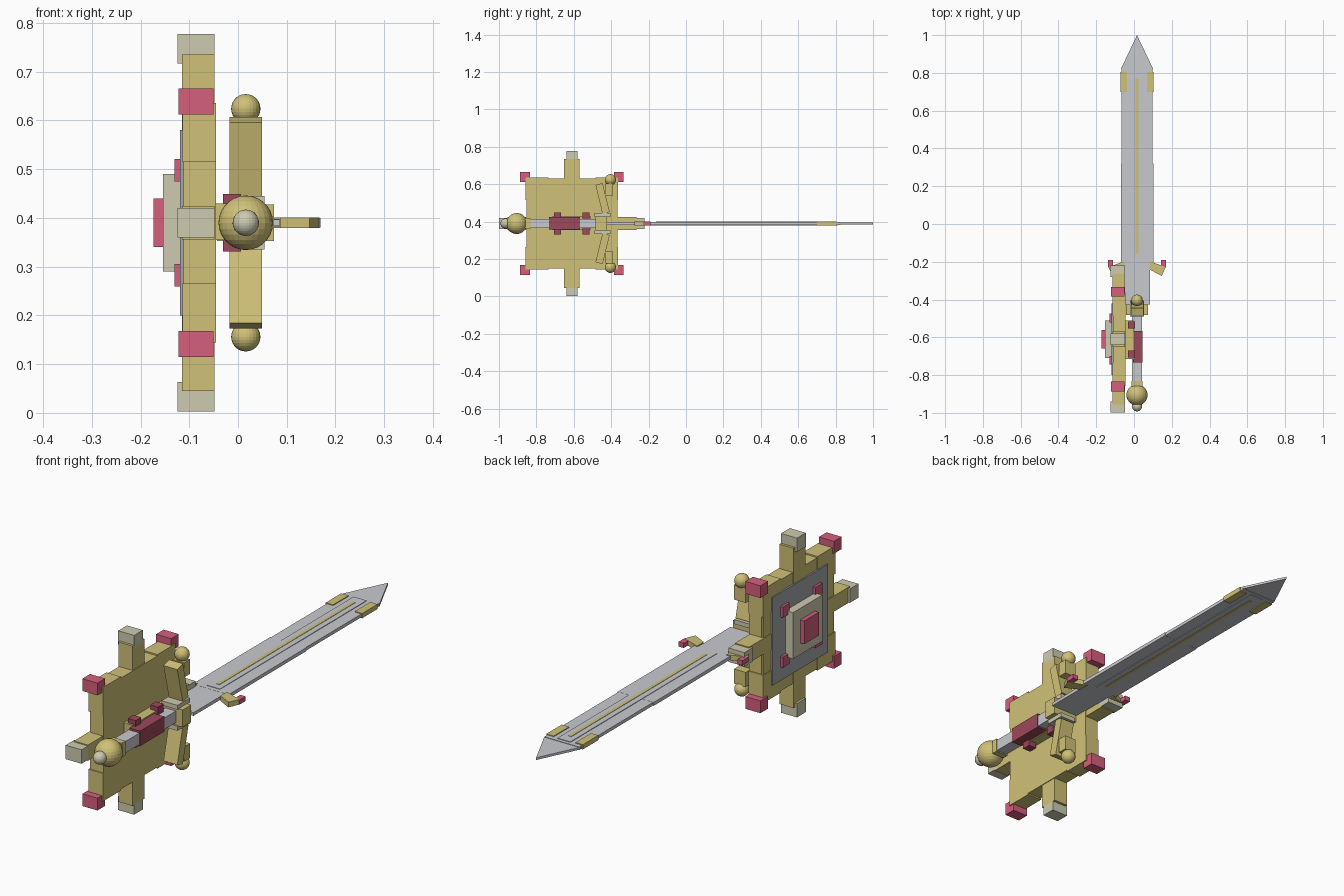
import bpy, bmesh, math
from mathutils import Matrix, Vector

if "Cube" in bpy.data.objects:
    bpy.data.objects.remove(bpy.data.objects["Cube"])


def material(name, rgb):
    m = bpy.data.materials.new(name)
    lin = [((c / 255 + 0.055) / 1.055) ** 2.4 for c in rgb]
    m.diffuse_color = (*lin, 1)
    m.use_nodes = True
    m.node_tree.nodes["Principled BSDF"].inputs["Base Color"].default_value = m.diffuse_color
    return m


GOLD = material("gold", (208, 193, 119))
PALE = material("pale_stone", (206, 203, 176))
STEEL = material("steel", (201, 202, 207))
IRON = material("iron", (166, 167, 172))
PINK = material("pink_gem", (213, 95, 125))
WINE = material("wine_wrap", (158, 72, 92))

CX, CZ = 0.016, 0.39      # sword axis
SY = -0.61                # shield centre along y


def finish(bm, name, mat):
    bmesh.ops.recalc_face_normals(bm, faces=bm.faces)
    me = bpy.data.meshes.new(name)
    bm.to_mesh(me)
    bm.free()
    me.materials.append(mat)
    ob = bpy.data.objects.new(name, me)
    bpy.context.collection.objects.link(ob)
    return ob


def box(name, mat, x, y, z):
    """Box from (min, max) ranges."""
    bm = bmesh.new()
    bmesh.ops.create_cube(bm, size=1)
    for v in bm.verts:
        v.co = Vector([(a + b) / 2 + c * (b - a) for (a, b), c in zip((x, y, z), v.co)])
    return finish(bm, name, mat)


def prism(name, mat, pts, lo, hi, axis="z"):
    """Outline extruded along z (points are x, y) or along x (points are y, z)."""
    bm = bmesh.new()
    place = (lambda p, h: (p[0], p[1], h)) if axis == "z" else (lambda p, h: (h, p[0], p[1]))
    face = bm.faces.new([bm.verts.new(place(p, lo)) for p in pts])
    ext = bmesh.ops.extrude_face_region(bm, geom=[face])
    shift = Vector(place((0, 0), hi - lo))
    bmesh.ops.translate(bm, vec=shift, verts=[g for g in ext["geom"] if isinstance(g, bmesh.types.BMVert)])
    return finish(bm, name, mat)


def ball(name, mat, centre, r):
    bm = bmesh.new()
    bmesh.ops.create_uvsphere(bm, u_segments=24, v_segments=14, radius=r,
                              matrix=Matrix.Translation(centre))
    return finish(bm, name, mat)


def span(c, s, a, b):
    """Range a..b mirrored about c by sign s."""
    return tuple(sorted((c + s * a, c + s * b)))


def mid(c, h):
    return (c - h, c + h)


# Shield body and layered face
box("shield_plate", GOLD, (-0.104, -0.045), mid(SY, 0.243), mid(CZ, 0.24))
box("shield_face", IRON, (-0.119, -0.1), mid(SY, 0.19), mid(CZ, 0.19))
box("shield_boss", PALE, (-0.154, -0.117), mid(SY, 0.1), mid(CZ, 0.1))
box("shield_gem", PINK, (-0.173, -0.152), mid(SY, 0.05), mid(CZ, 0.05))

for s in (-1, 1):
    # Shield arms with pale tips
    box("vertical_arm", GOLD, (-0.115, -0.048), mid(SY, 0.041), span(CZ, s, 0.13, 0.345))
    box("horizontal_arm", GOLD, (-0.115, -0.048), span(SY, s, 0.13, 0.345), mid(CZ, 0.034))
    box("vertical_tip", PALE, (-0.124, -0.048), mid(SY, 0.03), span(CZ, s, 0.327, 0.387))
    box("horizontal_tip", PALE, (-0.124, -0.048), span(SY, s, 0.33, 0.389), mid(CZ, 0.03))
    # Rim bars
    box("vertical_rim", GOLD, (-0.112, -0.046), mid(SY, 0.13), span(CZ, s, 0.19, 0.24))
    box("horizontal_rim", GOLD, (-0.112, -0.046), span(SY, s, 0.19, 0.24), mid(CZ, 0.13))
    for t in (-1, 1):
        # Rim corners, corner gems and face studs
        box("rim_corner", GOLD, (-0.114, -0.045), span(SY, s, 0.125, 0.247), span(CZ, t, 0.19, 0.246))
        box("rim_corner_side", GOLD, (-0.114, -0.045), span(SY, s, 0.19, 0.247), span(CZ, t, 0.125, 0.246))
        box("corner_gem", PINK, (-0.122, -0.05), span(SY, s, 0.225, 0.277), span(CZ, t, 0.222, 0.275))
        box("face_stud", PINK, (-0.13, -0.115), span(SY, s, 0.088, 0.135), span(CZ, t, 0.085, 0.131))

# Handle bracket joining shield and grip
box("shield_bracket", GOLD, (-0.046, -0.003), (-0.715, -0.51), (0.355, 0.43))
for y in (-0.688, -0.535):
    box("bracket_strap", WINE, (-0.031, 0.006), mid(y, 0.019), (0.331, 0.449))

# Grip and pommel
box("grip", STEEL, (-0.01, 0.042), (-0.86, -0.46), (0.365, 0.415))
box("grip_wrap", WINE, (-0.006, 0.045), (-0.732, -0.567), (0.359, 0.424))
box("pommel_collar", GOLD, (-0.014, 0.046), (-0.858, -0.832), (0.36, 0.42))
ball("pommel", GOLD, (CX, -0.905, CZ), 0.056)
ball("pommel_knob", PALE, (CX, -0.965, CZ), 0.027)

# Guard centre
box("guard_block", GOLD, (-0.043, 0.074), (-0.483, -0.425), (0.353, 0.428))
for s in (-1, 1):
    box("guard_cap", PALE, (-0.022, 0.054), (-0.49, -0.405), span(CZ, s, 0.036, 0.055))
    # Slanted guard arms with ball ends
    arm = [(-0.484, 0.206), (-0.446, 0.217), (-0.408, 0.062), (-0.446, 0.05)]
    prism("guard_arm", GOLD, [(y, CZ + s * z) for y, z in arm], CX - 0.033, CX + 0.033, "x")
    box("ball_mount", GOLD, mid(CX, 0.028), (-0.43, -0.39), span(CZ, s, 0.15, 0.213))
    ball("guard_ball", GOLD, (CX, -0.404, CZ + s * 0.234), 0.03)

# Blade
box("blade_base", STEEL, mid(CX, 0.069), (-0.425, -0.195), mid(CZ, 0.007))
box("lower_blade", STEEL, mid(CX, 0.086), (-0.21, 0.32), mid(CZ, 0.0075))
box("upper_blade", STEEL, mid(CX, 0.083), (0.31, 0.825), mid(CZ, 0.007))
tip = [(CX - 0.086, 0.82), (CX + 0.086, 0.82), (CX, 1.0)]
prism("blade_tip", STEEL, tip, CZ - 0.005, CZ + 0.005)
box("blade_ridge", STEEL, mid(CX, 0.031), (-0.19, 0.81), mid(CZ, 0.0095))
box("blade_inlay", GOLD, mid(CX, 0.007), (-0.16, 0.77), mid(CZ, 0.011))

for s in (-1, 1):
    box("edge_plate", GOLD, span(CX, s, 0.052, 0.087), (0.70, 0.805), mid(CZ, 0.0105))
    # Side prongs with gem tips
    prong = [(0.07, -0.198), (0.151, -0.228), (0.131, -0.275), (0.07, -0.243)]
    prism("side_prong", GOLD, [(CX + s * x, y) for x, y in prong], CZ - 0.011, CZ + 0.011)
    box("prong_gem", PINK, span(CX, s, 0.128, 0.153), (-0.23, -0.19), mid(CZ, 0.01))
